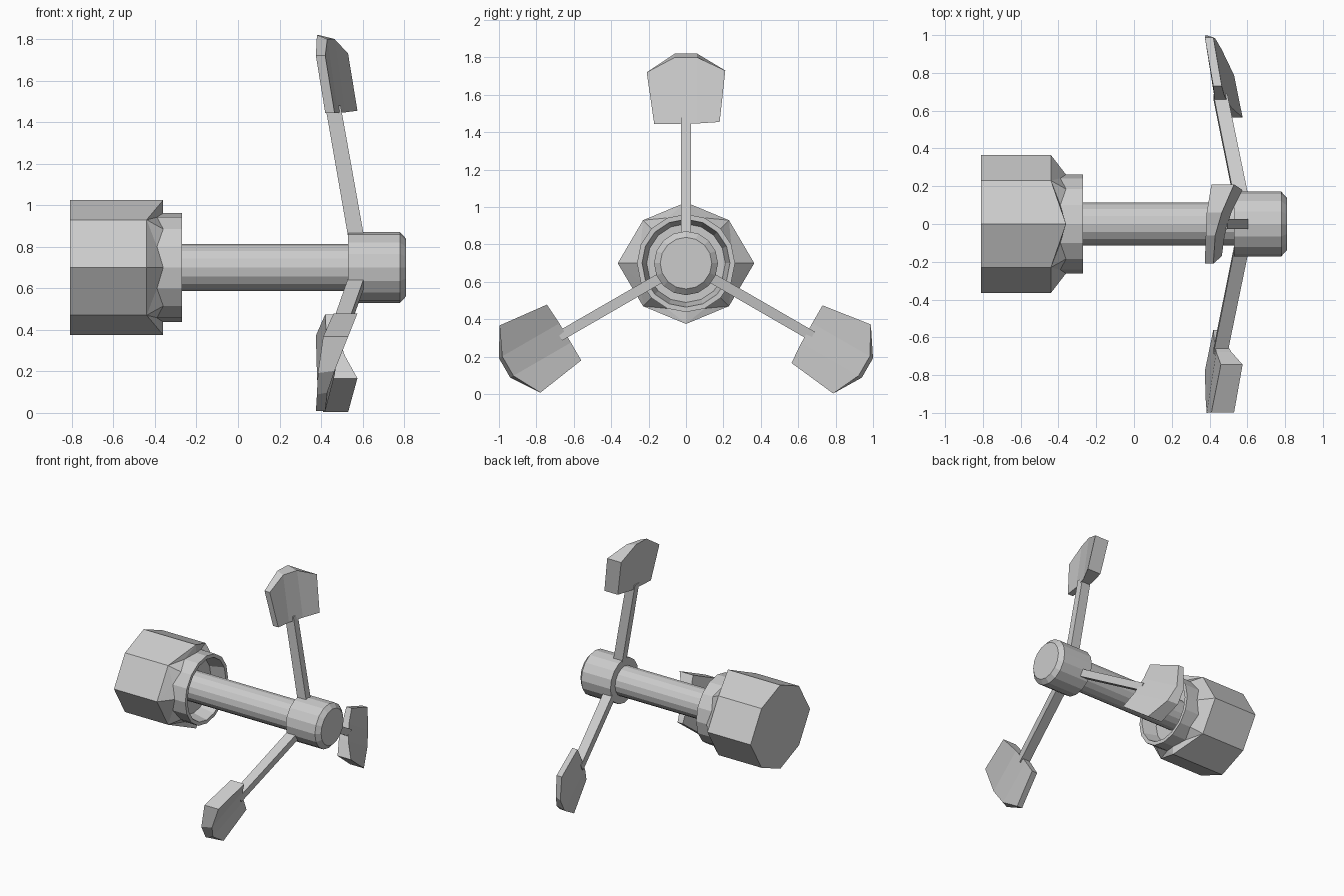
import bpy, bmesh
from math import sin, cos, pi, radians
from mathutils import Matrix, Vector

AXIS_Z = 0.70

cube = bpy.data.objects.get("Cube")
if cube:
    bpy.data.objects.remove(cube, do_unlink=True)

grey = bpy.data.materials.new("light_grey")
grey.use_nodes = True
colour = (0.6, 0.6, 0.6, 1)
grey.diffuse_color = colour
grey.node_tree.nodes["Principled BSDF"].inputs["Base Color"].default_value = colour


def finish(name, bm, turn=0):
    """Turn the part about the main axis, lift it into place and link it."""
    bmesh.ops.recalc_face_normals(bm, faces=bm.faces)
    bm.transform(Matrix.Translation((0, 0, AXIS_Z)) @ Matrix.Rotation(turn, 4, 'X'))
    mesh = bpy.data.meshes.new(name)
    bm.to_mesh(mesh)
    bm.free()
    mesh.materials.append(grey)
    obj = bpy.data.objects.new(name, mesh)
    bpy.context.collection.objects.link(obj)
    return obj


def ring(bm, x, r, n=16):
    return [bm.verts.new((x, r * cos(2 * pi * i / n), r * sin(2 * pi * i / n)))
            for i in range(n)]


def bridge(bm, a, b):
    n = len(a)
    for i in range(n):
        j = (i + 1) % n
        bm.faces.new((a[i], a[j], b[j], b[i]))


def turned(name, profile):
    """Closed solid of revolution along x from (x, radius) pairs."""
    bm = bmesh.new()
    rings = [ring(bm, x, r) for x, r in profile]
    for a, b in zip(rings, rings[1:]):
        bridge(bm, a, b)
    bm.faces.new(rings[0])
    bm.faces.new(rings[-1])
    return finish(name, bm)


# Shaft and chamfered hub
turned("shaft", [(-0.39, 0.113), (0.54, 0.113)])
turned("hub", [(0.53, 0.171), (0.78, 0.171), (0.81, 0.138)])

# Eight-sided base, tapering into a round collar with an open recess
bm = bmesh.new()
outline = []
for i in range(8):
    r = (0.365, 0.325, 0.325, 0.325)[i % 4]
    a = i * pi / 4
    outline.append((r * cos(a), r * sin(a)))
back = [bm.verts.new((-0.81, y, z)) for y, z in outline]
front = [bm.verts.new((-0.36 if i % 4 == 2 else -0.44, y, z))
         for i, (y, z) in enumerate(outline)]
bm.faces.new(back)
bridge(bm, back, front)
root = ring(bm, -0.36, 0.262)
for v in root[1::2]:
    v.co.x = -0.39
for i in range(8):
    k = 2 * i
    bm.faces.new((front[i], root[k], root[k - 1]))
    bm.faces.new((front[i], root[k + 1], root[k]))
    bm.faces.new((front[i], front[(i + 1) % 8], root[k + 1]))
loops = [root, ring(bm, -0.27, 0.262), ring(bm, -0.27, 0.235), ring(bm, -0.38, 0.21)]
for a, b in zip(loops, loops[1:]):
    bridge(bm, a, b)
bm.faces.new(loops[-1])
finish("base_and_collar", bm)


def section(bm, x0, x1, y, z):
    return [bm.verts.new(p) for p in
            ((x0, -y, z), (x1, -y, z), (x1, y, z), (x0, y, z))]


# Blade columns: (y, z, back x, front x) at the bottom, then at the top
COLUMNS = [
    ((-0.17, 0.745, 0.42, 0.465), (-0.21, 1.02, 0.375, 0.42)),
    ((-0.06, 0.745, 0.425, 0.48), (-0.06, 1.12, 0.38, 0.43)),
    ((0.06, 0.747, 0.435, 0.515), (0.06, 1.12, 0.385, 0.465)),
    ((0.18, 0.755, 0.46, 0.575), (0.21, 1.03, 0.41, 0.53)),
]

for label, degrees in (("top", 0), ("left", -120), ("right", 120)):
    turn = radians(degrees)
    # Slanted square arm
    bm = bmesh.new()
    low = section(bm, 0.535, 0.612, 0.027, 0.12)
    high = section(bm, 0.42, 0.494, 0.027, 0.78)
    bridge(bm, low, high)
    bm.faces.new(low)
    bm.faces.new(high)
    finish(label + "_arm", bm, turn)

    # Wedge-shaped blade, thicker on one side
    bm = bmesh.new()
    loops = []
    for i, ((y0, z0, b0, f0), (y1, z1, b1, f1)) in enumerate(COLUMNS):
        dip = 0.02 if i in (1, 2) else 0
        loops.append([bm.verts.new(p) for p in
                      ((b0, y0, z0), (f0, y0, z0), (f1, y1, z1 - dip), (b1, y1, z1))])
    for a, b in zip(loops, loops[1:]):
        bridge(bm, a, b)
    bm.faces.new(loops[0])
    bm.faces.new(loops[-1])
    finish(label + "_blade", bm, turn)
